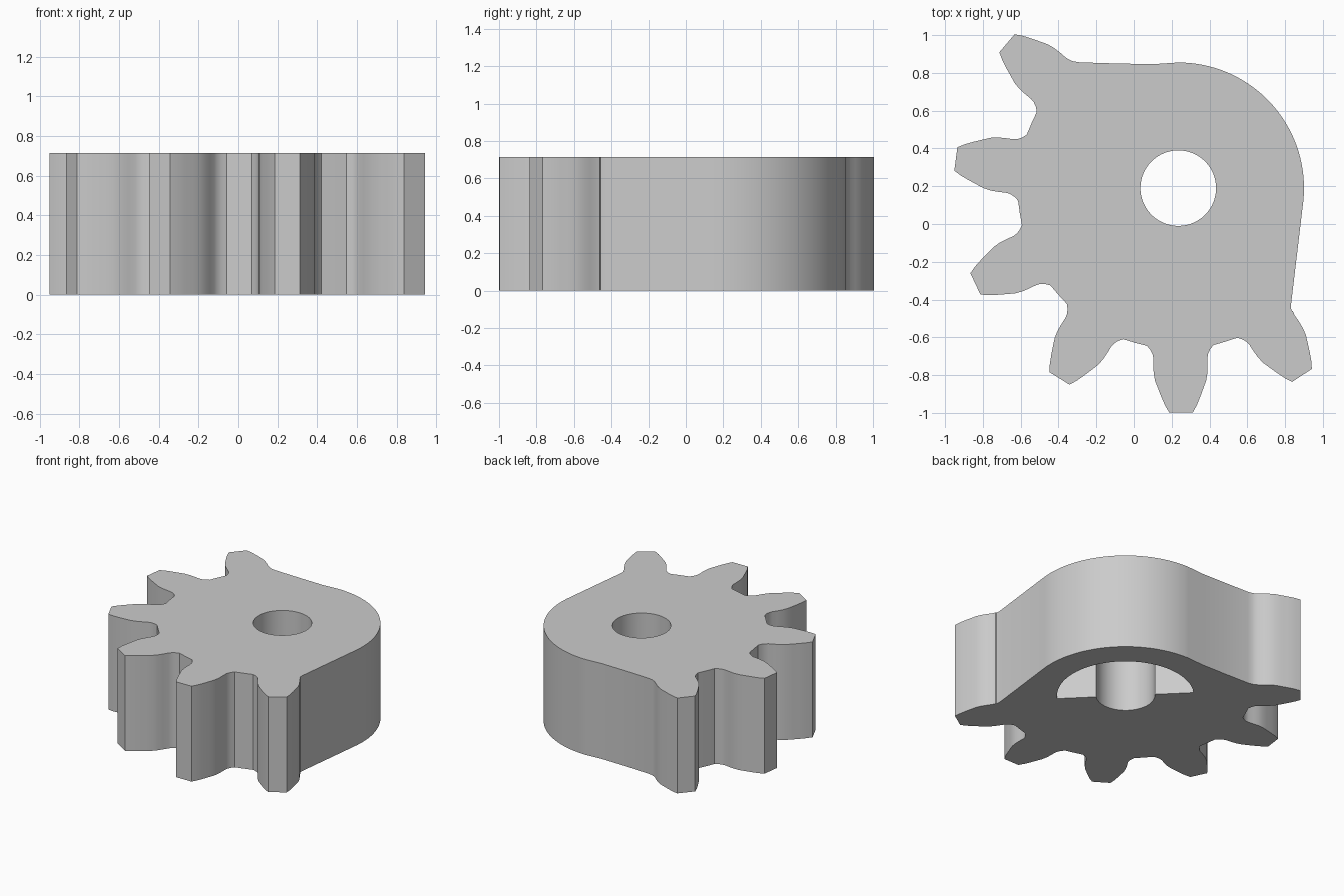
import bpy, bmesh, math
from mathutils import Vector

if "Cube" in bpy.data.objects:
    bpy.data.objects.remove(bpy.data.objects["Cube"], do_unlink=True)

HEIGHT = 0.714
HUB = Vector((0.235, 0.19))       # axis of the bore and of the tooth ring
PITCH = math.radians(360 / 11)
FIRST = math.radians(139.8)
TEETH = 6
BORE, POCKET, BACK, ROOT = 0.2, 0.465, 0.665, 0.85

# Half of one tooth, root to tip: (sideways offset, distance from the hub)
FLANK = [(0.147, 0.878), (0.143, 0.9), (0.1435, 0.94), (0.142, 0.98), (0.135, 1.02),
         (0.12, 1.06), (0.103, 1.105), (0.084, 1.15), (0.0625, 1.188)]
FILLET = [(0.176, 0.833), (0.158, 0.855)]


def polar(radius, angle):
    return HUB + Vector((math.cos(angle), math.sin(angle))) * radius


def tooth_point(angle, side, radius):
    along = Vector((math.cos(angle), math.sin(angle)))
    return HUB + along * radius + Vector((-along.y, along.x)) * side


def prism(name, outline, bottom, top):
    bm = bmesh.new()
    face = bm.faces.new([bm.verts.new((p.x, p.y, bottom)) for p in outline])
    ext = bmesh.ops.extrude_face_region(bm, geom=[face])
    bmesh.ops.translate(bm, vec=(0, 0, top - bottom),
                        verts=[v for v in ext["geom"] if isinstance(v, bmesh.types.BMVert)])
    bmesh.ops.recalc_face_normals(bm, faces=bm.faces)
    mesh = bpy.data.meshes.new(name)
    bm.to_mesh(mesh)
    bm.free()
    obj = bpy.data.objects.new(name, mesh)
    bpy.context.collection.objects.link(obj)
    return obj


def arc(radius, start, end, steps):
    return [polar(radius, math.radians(start + (end - start) * i / steps))
            for i in range(steps + 1)]


# Outline: rounded back, then six teeth running counter-clockwise
outline = arc(BACK, -6, 90, 48)
outline += [Vector(p) for p in ((0.1, 0.846), (-0.1, 0.85), (-0.29, 0.856), (-0.325, 0.862))]
for i in range(TEETH):
    angle = FIRST + i * PITCH
    rise = FLANK if i == 0 else FILLET + FLANK
    fall = FLANK if i == TEETH - 1 else FILLET + FLANK
    outline += [tooth_point(angle, -s, r) for s, r in rise]
    outline += [tooth_point(angle, s, r) for s, r in reversed(fall)]
    if i < TEETH - 1:
        outline.append(polar(ROOT, angle + PITCH / 2))
outline += [Vector(p) for p in ((0.833, -0.457), (0.831, -0.43))]
gear = prism("sector_gear", outline, 0, HEIGHT)

# Through bore, and the half-round pocket on the underside
cutters = [prism("pocket_cutter", arc(POCKET, -45, 135, 48), -0.1, HEIGHT / 2),
           prism("bore_cutter", arc(BORE, 0, 360, 64)[:-1], -0.2, HEIGHT + 0.2)]
bpy.context.view_layer.objects.active = gear
for cutter in cutters:
    cutter.hide_render = True
    mod = gear.modifiers.new(cutter.name, "BOOLEAN")
    mod.operation = "DIFFERENCE"
    mod.solver = "EXACT"
    mod.object = cutter
    bpy.ops.object.modifier_apply(modifier=mod.name)
    bpy.data.objects.remove(cutter, do_unlink=True)

# Plain grey
grey = bpy.data.materials.new("light_grey")
grey.use_nodes = True
color = (0.6, 0.6, 0.6, 1)
grey.diffuse_color = color
grey.node_tree.nodes["Principled BSDF"].inputs["Base Color"].default_value = color
gear.data.materials.clear()
gear.data.materials.append(grey)

# Smooth curved walls, crisp rims
bpy.ops.object.select_all(action="DESELECT")
gear.select_set(True)
bpy.ops.object.shade_smooth_by_angle(angle=math.radians(30))
